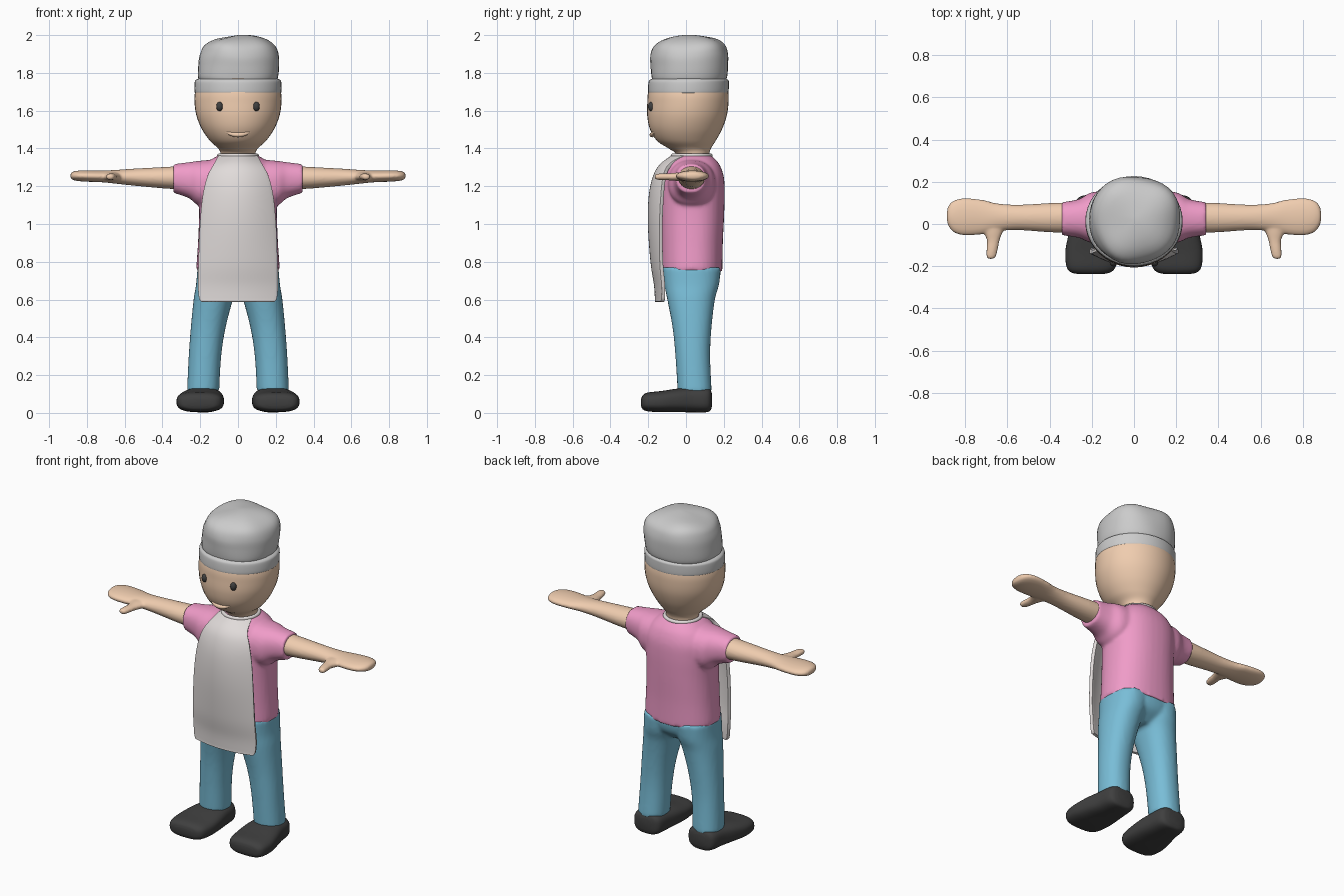
import bpy, bmesh, math
from math import sin, cos, pi

if "Cube" in bpy.data.objects:
    bpy.data.objects.remove(bpy.data.objects["Cube"])

COLOURS = {"skin": (.87, .61, .43), "pink": (.87, .33, .58), "blue": (.19, .51, .68),
           "dark": (.05, .05, .05), "white": (.75, .71, .70)}
mats = {}
for n, c in COLOURS.items():
    mats[n] = bpy.data.materials.new(n)
    mats[n].diffuse_color = (*c, 1)


def finish(ob, colour, angle=50):
    if colour:
        ob.data.materials.append(mats[colour])
    bpy.ops.object.select_all(action='DESELECT')
    ob.select_set(True)
    bpy.context.view_layer.objects.active = ob
    bpy.ops.object.shade_smooth_by_angle(angle=math.radians(angle))


def spline(rows, steps=6):
    """Smooth interpolation through rows of parameters."""
    out = []
    for i in range(len(rows) - 1):
        p0, p1, p2, p3 = (rows[max(0, min(len(rows) - 1, i + k))] for k in (-1, 0, 1, 2))
        for s in range(steps):
            t = s / steps
            out.append([.5 * (2*b + (c-a)*t + (2*a-5*b+4*c-d)*t*t + (3*b-a-3*c+d)*t**3)
                        for a, b, c, d in zip(p0, p1, p2, p3)])
    return out + [list(rows[-1])]


def new_object(name, bm):
    me = bpy.data.meshes.new(name)
    bmesh.ops.recalc_face_normals(bm, faces=bm.faces)
    bm.to_mesh(me)
    bm.free()
    ob = bpy.data.objects.new(name, me)
    bpy.context.collection.objects.link(ob)
    return ob


def loft(name, lobes, colour, power=2.0, voxel=0, warp=None, n=40):
    """Each lobe: (axis, mirrored, rows of (t, centre1, centre2, radius1, radius2))."""
    bm = bmesh.new()
    for axis, mirrored, rows in lobes:
        for sign in ((1, -1) if mirrored else (1,)):
            rings = []
            for t, c1, c2, r1, r2 in spline(rows):
                ring = []
                for k in range(n):
                    a = 2 * pi * k / n
                    u, v = (math.copysign(abs(f) ** (2 / power), f) for f in (cos(a), sin(a)))
                    p = [c1 + max(r1, .001) * u, c2 + max(r2, .001) * v]
                    p.insert("xyz".index(axis), t)
                    if warp:
                        p = warp(*p)
                    ring.append(bm.verts.new((sign * p[0], p[1], p[2])))
                rings.append(ring)
            for A, B in zip(rings, rings[1:]):
                for k in range(n):
                    bm.faces.new((A[k], A[(k+1) % n], B[(k+1) % n], B[k]))
            bm.faces.new(rings[0])
            bm.faces.new(rings[-1])
    ob = new_object(name, bm)
    finish(ob, colour)
    if voxel:  # blend the lobes into one skin
        m = ob.modifiers.new("blend", 'REMESH')
        m.mode, m.voxel_size, m.use_smooth_shade = 'VOXEL', voxel, True
        s = ob.modifiers.new("soften", 'SMOOTH')
        s.factor, s.iterations = .5, 4
    return ob


# Head and neck
loft("head", [('z', False, [
    (1.31, 0, .035, .09, .085), (1.37, 0, .035, .092, .088), (1.40, 0, .02, .105, .112),
    (1.44, 0, .002, .148, .155), (1.50, 0, .0, .19, .19), (1.57, 0, .005, .219, .21),
    (1.64, 0, .01, .23, .215), (1.70, 0, .012, .227, .212), (1.78, 0, .015, .2, .19),
    (1.84, 0, .015, .13, .13), (1.86, 0, .015, .01, .01)])], "skin")

# Hat band and puffed crown
loft("hat_band", [('z', False, [
    (1.692, 0, .012, .222, .205), (1.70, 0, .012, .23, .213), (1.745, 0, .014, .23, .213),
    (1.762, 0, .016, .224, .208), (1.772, 0, .016, .205, .19)])], None)


def puff(x, y, z):
    k = max(0, min(1, (z - 1.78) / .15))
    a = math.atan2(y - .02, x)
    f = 1 + k * (.025 * sin(3 * a + .6) + .015 * sin(5 * a + 9 * z))
    return [x * f + .008 * k, (y - .02) * f + .02,
            z + k * (.010 * sin(17 * x + 1) * cos(14 * y) + .03 * y - .008)]


loft("hat_crown", [('z', False, [
    (1.75, 0, .015, .2, .19), (1.78, 0, .018, .212, .2), (1.84, 0, .02, .214, .205),
    (1.90, 0, .02, .21, .205), (1.95, 0, .02, .192, .19), (1.98, 0, .02, .155, .155),
    (1.995, 0, .02, .1, .1), (2.0, 0, .02, .01, .01)])], None, power=2.2, warp=puff)

# Eyes
for side, s in (("left", 1), ("right", -1)):
    bpy.ops.mesh.primitive_uv_sphere_add(segments=20, ring_count=12, radius=1,
                                         location=(s * .097, -.183, 1.622))
    eye = bpy.context.object
    eye.name, eye.scale = side + "_eye", (.018, .018, .025)
    eye.rotation_euler = (0, 0, s * .45)
    finish(eye, "dark")

# Smiling mouth ridge
cu = bpy.data.curves.new("mouth", 'CURVE')
cu.dimensions, cu.bevel_depth, cu.bevel_resolution = '3D', .013, 4
sp = cu.splines.new('POLY')
sp.points.add(14)
for i, p in enumerate(sp.points):
    u = i / 7 - 1
    x = .075 * u
    p.co = (x, -math.sqrt(.182 ** 2 - x * x) + .002, 1.472 + .02 * u * u, 1)
    p.radius = max(.15, 1 - u * u)
sp.use_smooth = True
cu.materials.append(mats["skin"])
bpy.context.collection.objects.link(bpy.data.objects.new("mouth", cu))

# Shirt with short sleeves
loft("shirt", [
    ('z', False, [(.75, 0, .03, .218, .163), (.78, 0, .03, .22, .163), (.9, 0, .03, .212, .165),
                  (1.05, 0, .032, .206, .17), (1.17, 0, .035, .208, .17), (1.25, 0, .035, .205, .165),
                  (1.31, 0, .035, .175, .145), (1.345, 0, .035, .135, .118), (1.365, 0, .035, .1, .095)]),
    ('x', True, [(.08, .03, 1.22, .13, .125), (.2, .03, 1.215, .12, .12),
                 (.26, .026, 1.232, .092, .095), (.342, .025, 1.241, .078, .076)])],
    "pink", power=2.3, voxel=.01)

# Arms with mitten hands and thumbs
loft("arms", [
    ('x', True, [(.30, .03, 1.245, .072, .062), (.4, .03, 1.245, .069, .056), (.55, .031, 1.248, .06, .045),
                 (.65, .032, 1.25, .066, .036), (.72, .033, 1.252, .082, .031), (.80, .034, 1.254, .088, .03),
                 (.85, .036, 1.255, .077, .027), (.878, .038, 1.255, .05, .02), (.887, .038, 1.255, .015, .008)]),
    ('y', True, [(-.166, .678, 1.25, .008, .006), (-.156, .677, 1.25, .022, .015), (-.12, .672, 1.25, .027, .018),
                 (-.08, .667, 1.25, .03, .019), (-.04, .667, 1.25, .045, .023), (0, .667, 1.25, .07, .025)])],
    "skin", voxel=.007)

# Trousers
loft("trousers", [
    ('z', True, [(.11, .185, .046, .085, .09), (.3, .175, .036, .086, .092), (.45, .158, .032, .092, .103),
                 (.6, .131, .027, .104, .126), (.68, .112, .03, .11, .145), (.77, .1, .03, .115, .155)]),
    ('z', False, [(.63, 0, .03, .1, .07), (.68, 0, .03, .19, .13), (.72, 0, .03, .209, .15),
                  (.77, 0, .03, .212, .157)])],
    "blue", power=2.2, voxel=.011)

# Shoes
loft("shoes", [('y', True, [
    (-.237, .205, .055, .06, .02), (-.228, .205, .056, .095, .038), (-.2, .203, .058, .117, .05),
    (-.13, .2, .06, .125, .056), (-.05, .193, .066, .117, .062), (.03, .187, .069, .102, .066),
    (.1, .185, .069, .092, .066), (.127, .185, .068, .075, .058), (.137, .185, .068, .045, .035)])],
    "dark", power=2.8)

# Apron bib, curved round the body
bm = bmesh.new()
prev, COLS = None, 20
for z, hw, y, d in spline([
        (.588, .192, -.155, .03), (.61, .204, -.155, .035), (.68, .209, -.16, .04), (.8, .206, -.178, .048),
        (1.0, .197, -.192, .06), (1.15, .182, -.187, .062), (1.25, .157, -.165, .052),
        (1.31, .125, -.13, .045), (1.355, .1, -.07, .06)]):
    row = []
    for i in range(COLS + 1):
        u = 2 * i / COLS - 1
        row.append(bm.verts.new((hw * u, y + d * u * u, z)))
    if prev:
        for i in range(COLS):
            bm.faces.new((prev[i], prev[i+1], row[i+1], row[i]))
    prev = row
apron = new_object("apron", bm)
m = apron.modifiers.new("thickness", 'SOLIDIFY')
m.thickness, m.offset = .02, 0
finish(apron, "white")
m = apron.modifiers.new("rounded_edge", 'BEVEL')
m.width, m.segments = .007, 3

# Apron neck strap
bpy.ops.mesh.primitive_torus_add(major_radius=.1, minor_radius=.011, major_segments=40,
                                 minor_segments=10, location=(0, .03, 1.362))
strap = bpy.context.object
strap.name = "neck_strap"
finish(strap, "white")

for m in bpy.data.materials:
    if m.users and not m.is_grease_pencil:
        m.use_nodes = True
        m.node_tree.nodes["Principled BSDF"].inputs["Base Color"].default_value = m.diffuse_color
